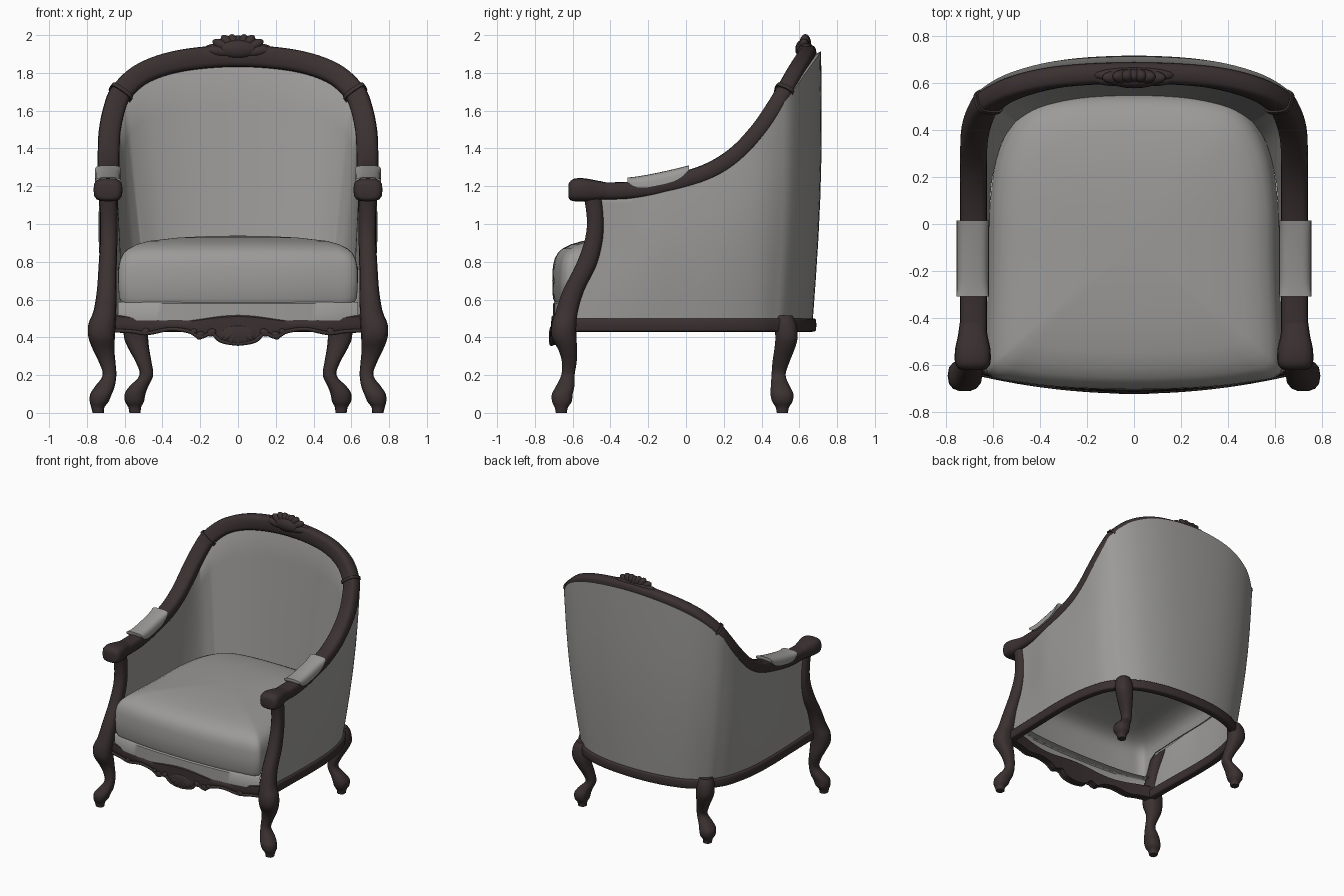
import bpy, bmesh, math
from mathutils import Vector, Matrix

if "Cube" in bpy.data.objects:
    bpy.data.objects.remove(bpy.data.objects["Cube"])


def material(name, rgb):
    m = bpy.data.materials.new(name)
    m.diffuse_color = (*rgb, 1)
    m.use_nodes = True
    m.node_tree.nodes["Principled BSDF"].inputs["Base Color"].default_value = m.diffuse_color
    return m


WOOD = material("dark_wood", (0.043, 0.030, 0.030))
FABRIC = material("grey_fabric", (0.33, 0.325, 0.315))


def finish(name, bm, mat, angle=50):
    bmesh.ops.recalc_face_normals(bm, faces=bm.faces)
    me = bpy.data.meshes.new(name)
    bm.to_mesh(me)
    bm.free()
    me.materials.append(mat)
    me.polygons.foreach_set("use_smooth", [True] * len(me.polygons))
    me.set_sharp_from_angle(angle=math.radians(angle))
    ob = bpy.data.objects.new(name, me)
    bpy.context.collection.objects.link(ob)
    return ob


def loft(name, rings, mat, caps=(0, -1), closed=True, angle=50):
    """Skin a list of equal-length rings; caps lists the rings to fill."""
    bm = bmesh.new()
    vs = [[bm.verts.new(p) for p in r] for r in rings]
    n = len(vs[0])
    for a, b in zip(vs, vs[1:]):
        for i in range(n if closed else n - 1):
            j = (i + 1) % n
            bm.faces.new((a[i], a[j], b[j], b[i]))
    for c in caps:
        bm.faces.new(vs[c])
    return finish(name, bm, mat, angle)


def spline(pts, k=6, loop=False):
    """Catmull-Rom samples through points of any dimension."""
    P = [Vector(p) for p in pts]
    n, out = len(P), []
    get = (lambda i: P[i % n]) if loop else (lambda i: P[max(0, min(n - 1, i))])
    for i in range(n if loop else n - 1):
        a, b, c, d = (get(i + j) for j in (-1, 0, 1, 2))
        for s in range(k):
            t = s / k
            out.append(0.5 * (2 * b + (c - a) * t + (2 * a - 5 * b + 4 * c - d) * t * t
                              + (3 * b - a - 3 * c + d) * t ** 3))
    return out if loop else out + [P[-1]]


def mirrored(pts):
    """Right half plus its reflection; the last point lies on x = 0."""
    return pts + [(-p[0], *p[1:]) for p in reversed(pts[:-1])]


def smooth(t):
    t = max(0, min(1, t))
    return t * t * (3 - 2 * t)


def oval(n=16, e=0.75):
    f = lambda v: math.copysign(abs(v) ** e, v)
    return [(f(math.cos(2 * math.pi * i / n)), f(math.sin(2 * math.pi * i / n))) for i in range(n)]


def tangents(path):
    m = len(path) - 1
    return [(path[min(i + 1, m)] - path[max(i - 1, 0)]).normalized() for i in range(m + 1)]


def sweep(name, path, hints, ru, rv, mat, section=None):
    rings = []
    for p, t, h in zip(path, tangents(path), hints):
        u = (h - t * h.dot(t)).normalized()
        v = t.cross(u)
        rings.append([p + u * a * ru + v * b * rv for a, b in (section or oval(16, .6))])
    return loft(name, rings, mat)


def blobs(name, items, mat):
    """Several ellipsoids in one part: (centre, radii, turn about y)."""
    bm = bmesh.new()
    for c, r, a in items:
        M = Matrix.Translation(c) @ Matrix.Rotation(a, 4, 'Y') @ Matrix.Diagonal((*r, 1))
        bmesh.ops.create_uvsphere(bm, u_segments=16, v_segments=10, radius=1, matrix=M)
    return finish(name, bm, mat)


# Carved rail running up the arms and over the back
RAIL = [(.685, -.55, 1.175), (.685, -.3, 1.178), (.685, -.1, 1.21), (.685, .1, 1.268), (.685, .25, 1.355),
        (.68, .38, 1.485), (.655, .47, 1.61), (.615, .525, 1.70), (.5, .585, 1.80), (.3, .63, 1.865), (0, .645, 1.89)]
rail = spline(mirrored(RAIL))
inward = lambda p: Vector((-p.x, 0, -max(0, p.z - 1.35)))
sweep("arm_and_back_rail", rail, [inward(p) for p in rail], .058, .046, WOOD)

# Collars on the rail
for side, mid in (("right", 41), ("left", len(rail) - 43)):
    part = rail[mid:mid + 2]
    sweep(side + "_rail_collar", part, [inward(p) for p in part], .067, .055, WOOD)

# Legs: rows of z, x, y, half width, half depth
FRONT = [(0, .74, -.66, .03, .03), (.03, .742, -.66, .035, .036), (.06, .735, -.657, .05, .053),
         (.1, .725, -.655, .057, .056), (.14, .705, -.64, .052, .05), (.2, .68, -.625, .036, .036),
         (.27, .693, -.618, .044, .04), (.33, .71, -.625, .056, .05), (.4, .722, -.645, .07, .066),
         (.47, .72, -.645, .072, .066), (.54, .705, -.63, .06, .06), (.65, .695, -.595, .052, .057),
         (.78, .69, -.53, .048, .056), (.9, .685, -.492, .046, .049), (1.0, .685, -.48, .046, .045),
         (1.1, .685, -.487, .047, .047), (1.17, .685, -.5, .05, .05)]
REAR = [(0, .545, .51, .03, .03), (.03, .547, .51, .034, .036), (.06, .548, .51, .05, .055),
        (.1, .545, .508, .055, .062), (.14, .525, .50, .05, .052), (.2, .485, .49, .036, .038),
        (.27, .50, .503, .042, .046), (.34, .525, .522, .055, .055), (.4, .54, .532, .064, .06),
        (.47, .54, .525, .06, .06), (.515, .535, .515, .045, .05)]
leg_path = spline(FRONT, 4)


def post_y(z):
    return min(leg_path, key=lambda p: abs(p[0] - z))[2] + .012


# Upholstered shell: outside, over the rail and down the inside
PLAN = [(.665, -.56), (.68, -.3), (.685, -.1), (.68, .1), (.66, .25), (.625, .38), (.58, .46),
        (.535, .515), (.41, .595), (.22, .645), (0, .66)]
plan = spline(mirrored([(x, y, .5) for x, y in PLAN]))
top = spline(mirrored([(.685, -.49, 1.175)] + RAIL[1:]))
columns, fronts = [], []
for b, r, tb, tr in zip(plan, top, tangents(plan), tangents(top)):
    n = Vector((tb.y, -tb.x, 0)).normalized()
    u = inward(r)
    u = (u - tr * u.dot(tr)).normalized()
    h = max(0, min(1, (r.z - 1.3) / .59))
    w = smooth((-.1 - r.y) / .39)
    out_top = r + n * (.048 + .022 * h - .026 * w) + Vector((0, 0, -.02 + .045 * h))
    in_top = r + u * (.045 - .015 * w)
    out_low, in_low = b + n * .012, b - n * (.08 + .06 * h - .05 * w)
    col = [out_low.lerp(out_top, t) + n * .02 * (1 - w) * math.sin(math.pi * t)
           for t in (0, .15, .3, .45, .6, .75, .93, 1)]
    col += [r + n * .02 * h]
    cut = (in_top.z - .76) / (in_top.z - .5)
    col += [in_top.lerp(in_low, cut * t) for t in (0, .2, .4, .6, .8, 1)]
    columns.append(col)
    fronts.append(w)
# Front edges follow the curved arm posts
shift = [post_y(p.z) - p.y for p in columns[0]]
for col, w in zip(columns, fronts):
    for p, d in zip(col, shift):
        p.y += w * d
loft("upholstered_shell", columns, FABRIC, caps=(), closed=False, angle=60)

# Seat frame under the shell
frame = spline(mirrored([(.675, -.6, .465)] + [(x, y, .465) for x, y in PLAN[1:]]))
sweep("seat_frame", frame, [Vector((0, 0, 1))] * len(frame), .036, .03, WOOD, oval(16, .4))

for side, s in (("right", 1), ("left", -1)):
    for name, rows in (("front_leg_and_arm_post", leg_path), ("rear_leg", spline(REAR, 4))):
        rings = [[(s * (x + a * rx), y + b * ry, z) for a, b in oval(14, .8)] for z, x, y, rx, ry in rows]
        loft(side + "_" + name, rings, WOOD)
    # Rounded hand rest at the end of the arm
    rows = [(-.622, .045, .035, 1.175), (-.615, .062, .048, 1.176), (-.595, .075, .059, 1.18),
            (-.56, .077, .062, 1.181), (-.525, .074, .06, 1.18), (-.48, .064, .054, 1.178), (-.42, .055, .044, 1.176)]
    rings = [[(s * (.688 + a * rx), y, z + b * rz) for a, b in oval(16, .65)] for y, rx, rz, z in spline(rows, 3)]
    loft(side + "_hand_rest", rings, WOOD)
    # Padded arm cover draped over the rail
    rings = []
    for i in range(13):
        t = i / 12
        y = -.31 + .325 * t
        z = 1.176 + .064 * t ** 1.3
        lift = .045 * abs(2 * t - 1) ** 4
        rings.append([(s * (.688 + .069 * a), y, z + lift + max(0, b) * (.07 - lift))
                      for a, b in [(q, w) for q, w in oval(24, .6) if w > -.01]])
    loft(side + "_arm_pad", rings, FABRIC, angle=60)

# Loose cushion, open below, with its full depth only along the front
HALF = [(0, -.705), (.3, -.695), (.5, -.672), (.61, -.645), (.632, -.56), (.617, -.2), (.61, .1),
        (.57, .32), (.47, .48), (.3, .54), (0, .555)]
outline = spline(HALF + [(-x, y) for x, y in reversed(HALF[1:-1])], 5, True)
rings = []
for s, z in [(.985, .585), (1, .61), (1.005, .70), (1, .775), (.985, .815), (.96, .845), (.92, .869),
             (.85, .892), (.75, .91), (.5, .928), (.25, .936), (.05, .938)]:
    rings.append([(p.x * s, (p.y + .08) * s - .08, max(z, .585 + .175 * smooth((p.y + .63) / .1) + (z - .585) * .1))
                  for p in outline])
loft("seat_cushion", rings, FABRIC, caps=(-1,))

# Upholstered strip between cushion and apron
strip = [p for p in spline(mirrored([(.635, -.635), (.5, -.672), (.3, -.695), (0, -.705)]), 5)]
loft("seat_front_strip", [[(p.x, p.y + d, z) for d, z in ((.06, .588), (.012, .588), (0, .578), (0, .49))]
                          for p in strip], FABRIC, caps=(), closed=False)

# Bowed front apron with a scalloped lower edge
EDGE = [(.67, .43), (.56, .425), (.48, .415), (.36, .437), (.26, .425), (.2, .395), (.14, .415), (.09, .375), (0, .36)]
edge = spline(mirrored([(x, 0, z) for x, z in EDGE]), 5)
bow = lambda x: -.712 + .075 * (abs(x) / .66) ** 2
rings = []
for p in edge:
    y, zt = bow(p.x), .508 + .014 * math.cos(p.x * 9.5)
    rings.append([(p.x, y + .05, p.z), (p.x, y + .01, p.z), (p.x, y, p.z + .012), (p.x, y - .004, (p.z + zt) / 2),
                  (p.x, y, zt - .012), (p.x, y + .012, zt), (p.x, y + .05, zt)])
loft("front_apron", rings, WOOD, angle=35)
bead = [Vector((p.x, bow(p.x) - .002, p.z + .006)) for p in edge]
sweep("apron_bead", bead, [Vector((0, -1, 0))] * len(bead), .010, .010, WOOD, oval(8, 1))

# Carved shell and scrolls on the apron
items = [((0, -.708, .41), (.10, .018, .055), 0)]
for k in range(-2, 3):
    a = k * .5
    items.append(((.055 * math.sin(a), -.714, .425 - .03 * math.cos(a)), (.016, .012, .042), -a))
for s in (-1, 1):
    for x, z, r in ((.14, .425, .02), (.2, .41, .02), (.235, .43, .015), (.49, .43, .018)):
        items.append(((s * x, bow(x) - .002, z), (r * 1.3, .010, r), s * .5))
blobs("apron_carving", items, WOOD)

# Carved leaf crest on top of the back
items = [((0, .615, 1.925), (.11, .036, .05), 0), ((0, .635, 1.935), (.175, .035, .03), 0)]
for k in range(-4, 5):
    a = k * .36
    L = .10 + .075 * (abs(k) / 4) ** 1.3
    items.append(((L * .55 * math.sin(a), .617 + .016 * math.cos(a), 1.902 + L * .52 * math.cos(a)),
                  (.03, .03, L * .45), a))
blobs("crest_carving", items, WOOD)
